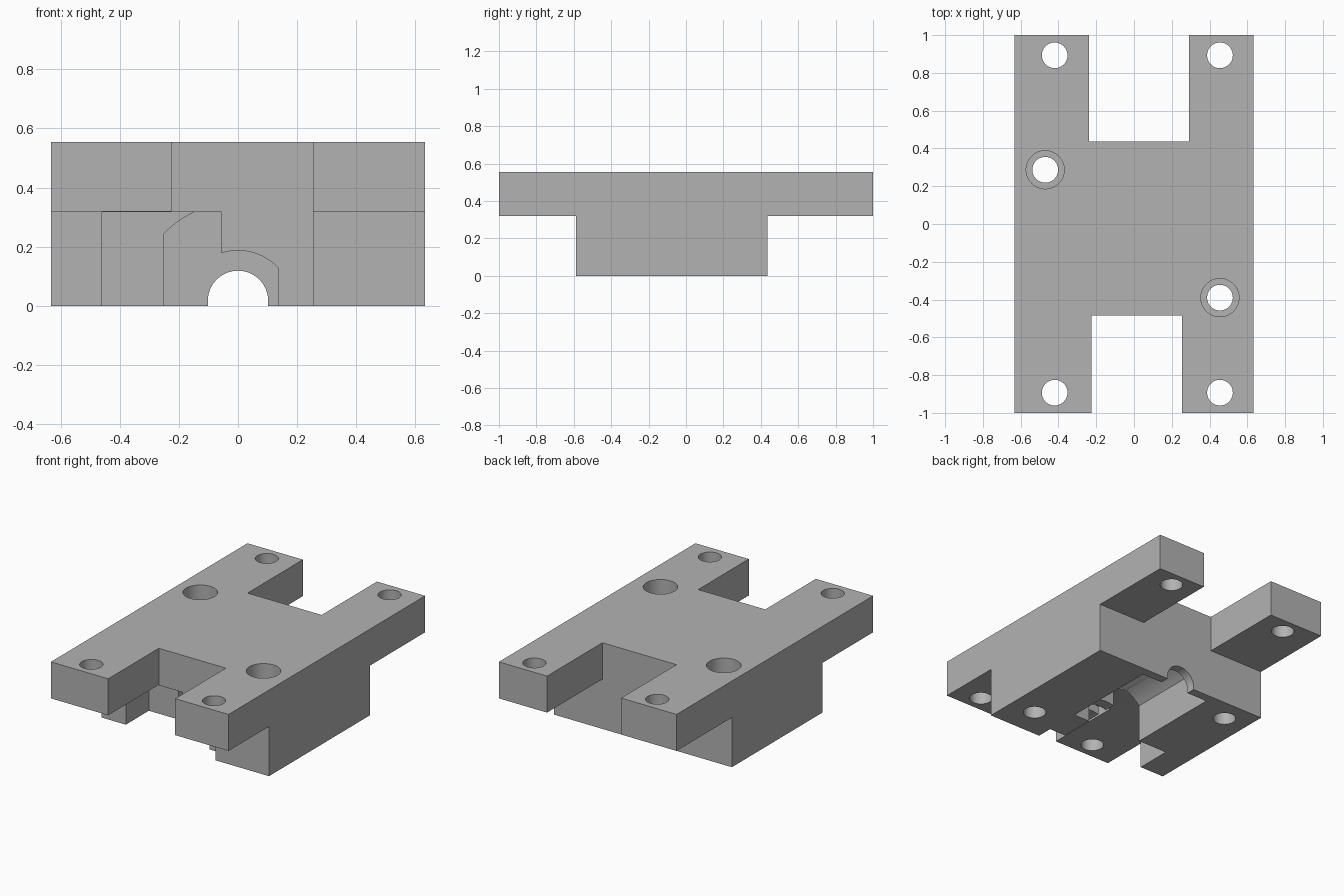
import bpy, bmesh, math

if "Cube" in bpy.data.objects:
    bpy.data.objects.remove(bpy.data.objects["Cube"])

grey = bpy.data.materials.new("machined grey")
grey.diffuse_color = (0.45, 0.45, 0.45, 1)
grey.use_nodes = True
grey.node_tree.nodes["Principled BSDF"].inputs["Base Color"].default_value = grey.diffuse_color


def prism(name, pts, axis, lo, hi):
    """Extrude a 2D outline along z (outline in x,y) or y (outline in x,z)."""
    place = (lambda a, b, t: (a, b, t)) if axis == "z" else (lambda a, b, t: (a, t, b))
    bm = bmesh.new()
    low = [bm.verts.new(place(a, b, lo)) for a, b in pts]
    high = [bm.verts.new(place(a, b, hi)) for a, b in pts]
    bm.faces.new(low)
    bm.faces.new(high)
    for i in range(len(pts)):
        j = (i + 1) % len(pts)
        bm.faces.new((low[i], low[j], high[j], high[i]))
    bmesh.ops.recalc_face_normals(bm, faces=bm.faces)
    me = bpy.data.meshes.new(name)
    bm.to_mesh(me)
    bm.free()
    me.materials.append(grey)
    ob = bpy.data.objects.new(name, me)
    bpy.context.collection.objects.link(ob)
    return ob


def box(x0, x1, y0, y1, z1):
    return prism("cutter", [(x0, y0), (x1, y0), (x1, y1), (x0, y1)], "z", -0.1, z1)


def hole(x, y, r, z0, z1):
    ring = [(x + r * math.cos(i * math.tau / 48), y + r * math.sin(i * math.tau / 48))
            for i in range(48)]
    return prism("cutter", ring, "z", z0, z1)


def arch(r, x0, x1, y0, y1, cz=0.0):
    """Round-topped channel along y, with straight sides at x0 and x1."""
    a0, a1 = math.acos(x0 / r), math.acos(x1 / r)
    arc = [(r * math.cos(a0 + (a1 - a0) * i / 32),
            cz + r * math.sin(a0 + (a1 - a0) * i / 32)) for i in range(33)]
    return prism("cutter", [(x0, -0.1)] + arc + [(x1, -0.1)], "y", y0, y1)


# H-shaped body
W, H, UNDER = 0.633, 0.555, 0.32
outline = [(-W, -1), (-0.225, -1), (-0.225, -0.485), (0.253, -0.485), (0.253, -1), (W, -1),
           (W, 1), (0.29, 1), (0.29, 0.437), (-0.238, 0.437), (-0.238, 1), (-W, 1)]
body = prism("mounting_block", outline, "z", 0, H)

cutters = [
    # undersides of the four arms
    box(-0.8, -0.1, -1.2, -0.485, UNDER),
    box(0.1, 0.8, -1.2, -0.588, UNDER),
    box(-0.8, 0.8, 0.437, 1.2, UNDER),
    # side pocket, main cavity, front bearing seat with groove, rear bore
    box(-0.46, -0.055, -0.7, -0.25, 0.317),
    arch(0.35, -0.25, 0.25, -0.26, 0.38),
    arch(0.187, -0.135, 0.135, -0.6, -0.2),
    arch(0.24, -0.135, 0.135, -0.40, -0.33),
    arch(0.102, -0.1019, 0.1019, 0.3, 0.6, 0.017),
]
# corner holes in the arms
for x in (-0.42, 0.455):
    for y in (-0.893, 0.893):
        cutters.append(hole(x, y, 0.068, -0.1, 0.7))
# counterbored through holes
for x, y in ((-0.47, 0.287), (0.455, -0.39)):
    cutters.append(hole(x, y, 0.068, -0.1, 0.7))
    cutters.append(hole(x, y, 0.101, 0.36, 0.7))

bpy.context.view_layer.objects.active = body
body.select_set(True)
for c in cutters:
    c.hide_render = True
    mod = body.modifiers.new("cut", "BOOLEAN")
    mod.operation, mod.solver, mod.object = "DIFFERENCE", "EXACT", c
    bpy.ops.object.modifier_apply(modifier=mod.name)
    bpy.data.objects.remove(c)

bpy.ops.object.shade_smooth_by_angle(angle=math.radians(30))
